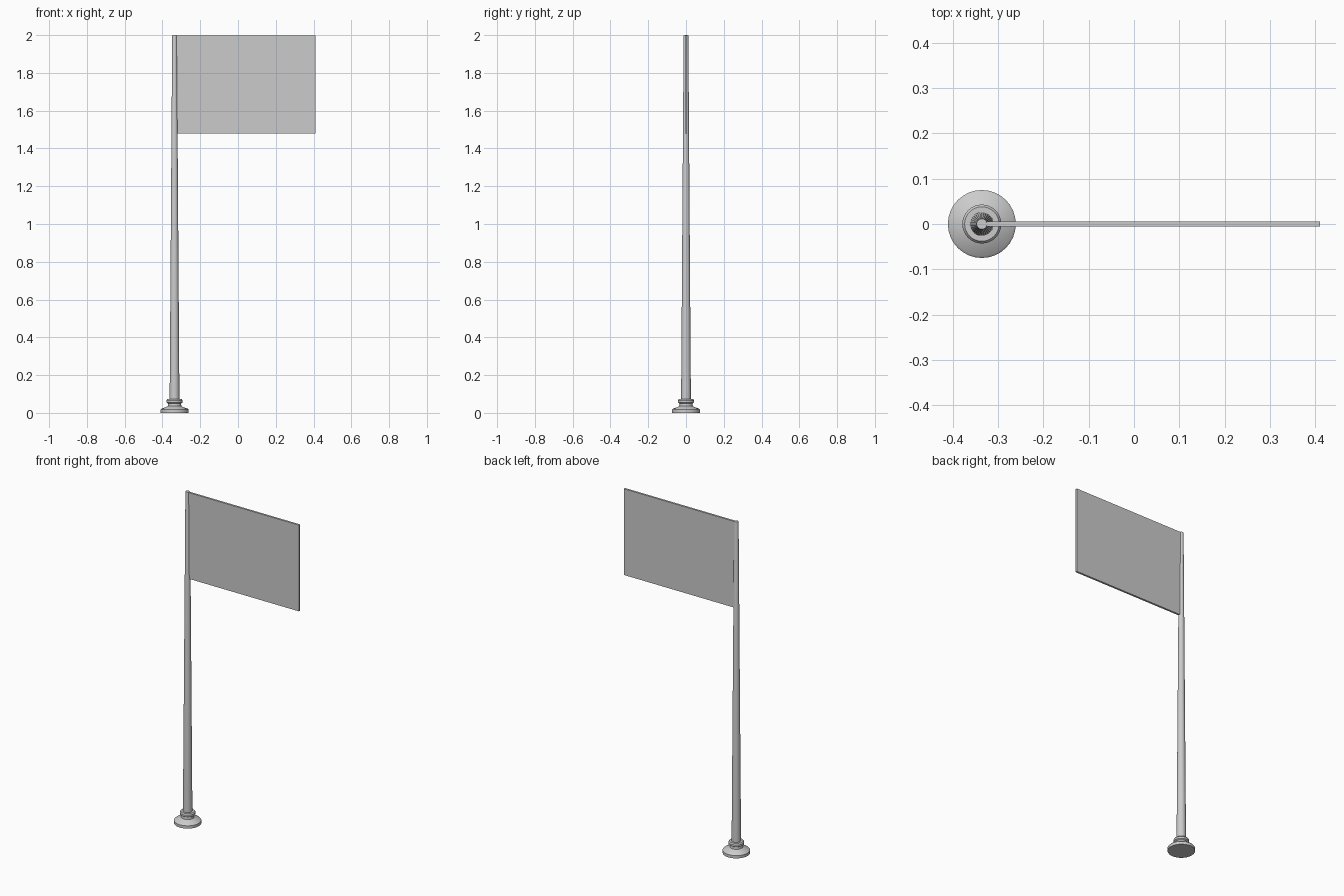
import bpy, bmesh, math

if "Cube" in bpy.data.objects:
    bpy.data.objects.remove(bpy.data.objects["Cube"])

POLE_X = -0.336


def make_object(name, bm):
    bmesh.ops.recalc_face_normals(bm, faces=bm.faces)
    mesh = bpy.data.meshes.new(name)
    bm.to_mesh(mesh)
    bm.free()
    obj = bpy.data.objects.new(name, mesh)
    bpy.context.collection.objects.link(obj)
    return obj


def lathe(name, profile, sides=32):
    """Closed solid of revolution from (radius, height) points."""
    bm = bmesh.new()
    rings = []
    for r, z in profile:
        rings.append([bm.verts.new((r * math.cos(a), r * math.sin(a), z))
                      for a in (2 * math.pi * i / sides for i in range(sides))])
    for low, high in zip(rings, rings[1:]):
        for i in range(sides):
            j = (i + 1) % sides
            bm.faces.new((low[i], low[j], high[j], high[i]))
    bm.faces.new(rings[0][::-1])
    bm.faces.new(rings[-1])
    obj = make_object(name, bm)
    obj.location.x = POLE_X
    bpy.ops.object.select_all(action='DESELECT')
    obj.select_set(True)
    bpy.context.view_layer.objects.active = obj
    bpy.ops.object.shade_smooth_by_angle(angle=math.radians(30))
    return obj


# Stepped round foot with a collar
lathe("base", [(0.075, 0), (0.075, 0.017), (0.070, 0.022), (0.045, 0.031),
               (0.036, 0.036), (0.035, 0.050), (0.043, 0.055),
               (0.043, 0.066), (0.038, 0.073), (0.024, 0.073)])

# Tapered pole
lathe("pole", [(0.026, 0.06), (0.0125, 1.995), (0.0115, 2.0)])

# Flat flag panel, its inner edge sunk into the pole
bm = bmesh.new()
bmesh.ops.create_cube(bm, size=1)
x0, x1, z0, z1 = -0.325, 0.411, 1.478, 1.998
bmesh.ops.scale(bm, vec=(x1 - x0, 0.012, z1 - z0), verts=bm.verts)
bmesh.ops.translate(bm, vec=((x0 + x1) / 2, 0, (z0 + z1) / 2), verts=bm.verts)
make_object("flag", bm)
